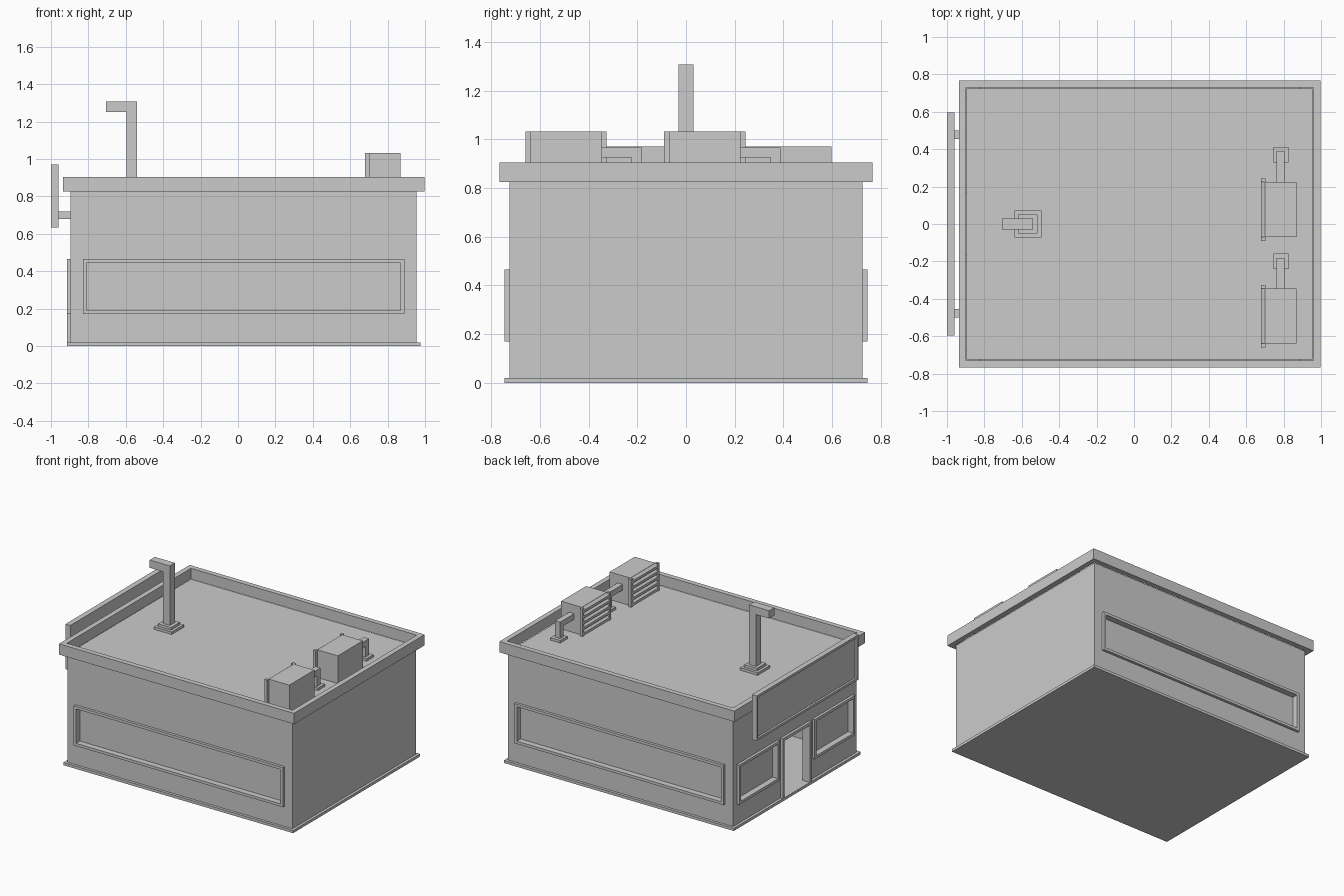
import bpy, bmesh

if "Cube" in bpy.data.objects:
    bpy.data.objects.remove(bpy.data.objects["Cube"])


def finish(name, bm):
    bmesh.ops.recalc_face_normals(bm, faces=bm.faces)
    me = bpy.data.meshes.new(name)
    bm.to_mesh(me)
    bm.free()
    ob = bpy.data.objects.new(name, me)
    bpy.context.collection.objects.link(ob)
    return ob


def place(axis, d, a, b):
    return {'x': (d, a, b), 'y': (a, d, b), 'z': (a, b, d)}[axis]


def prism(name, pts, axis, lo, hi):
    """Extrude a 2D outline along an axis."""
    bm = bmesh.new()
    l0 = [bm.verts.new(place(axis, lo, *p)) for p in pts]
    l1 = [bm.verts.new(place(axis, hi, *p)) for p in pts]
    bm.faces.new(l0)
    bm.faces.new(l1)
    n = len(pts)
    for i in range(n):
        j = (i + 1) % n
        bm.faces.new((l0[i], l0[j], l1[j], l1[i]))
    return finish(name, bm)


def rect(a0, a1, b0, b1):
    return [(a0, b0), (a1, b0), (a1, b1), (a0, b1)]


def box(name, x0, x1, y0, y1, z0, z1):
    return prism(name, rect(x0, x1, y0, y1), 'z', z0, z1)


def ring(name, axis, lo, hi, a0, a1, b0, b1, w):
    """Rectangular frame of border width w."""
    bm = bmesh.new()
    outer, inner = rect(a0, a1, b0, b1), rect(a0 + w, a1 - w, b0 + w, b1 - w)
    L = [[bm.verts.new(place(axis, d, *p)) for p in pts]
         for d, pts in ((lo, outer), (hi, outer), (hi, inner), (lo, inner))]
    for k in range(4):
        m = (k + 1) % 4
        for i in range(4):
            j = (i + 1) % 4
            bm.faces.new((L[k][i], L[k][j], L[m][j], L[m][i]))
    return finish(name, bm)


def cut(target, cutter):
    mod = target.modifiers.new("cut", 'BOOLEAN')
    mod.operation = 'DIFFERENCE'
    mod.solver = 'EXACT'
    mod.object = cutter
    bpy.context.view_layer.objects.active = target
    bpy.ops.object.modifier_apply(modifier=mod.name)
    bpy.data.objects.remove(cutter)


# Hollow walls and base slab
T = 0.04
walls = box("walls", -0.895, 0.955, -0.725, 0.725, 0.02, 0.825)
cut(walls, box("room_cutter", -0.895 + T, 0.955 - T, -0.725 + T, 0.725 - T, -0.1, 1.0))
box("base_slab", -0.915, 0.975, -0.745, 0.745, 0, 0.02)

# Long windows on the two sides
Z0, Z1, W = 0.17, 0.465, 0.02
for side, s in (("front", -1), ("back", 1)):
    ring(side + "_window_frame", 'y', s * 0.725, s * 0.745, -0.83, 0.89, Z0, Z1, W)
    hole = rect(-0.83 + W, 0.89 - W, Z0 + W, Z1 - W)
    cut(walls, prism("hole", hole, 'y', s * 0.65, s * 0.8))
    prism(side + "_window_pane", hole, 'y', s * 0.69, s * 0.70)

# Shop windows either side of the entrance
for side, s in (("right", -1), ("left", 1)):
    y0, y1 = sorted((s * 0.205, s * 0.68))
    ring(side + "_shop_window_frame", 'x', -0.915, -0.895, y0, y1, Z0, Z1, W)
    hole = rect(y0 + W, y1 - W, Z0 + W, Z1 - W)
    cut(walls, prism("hole", hole, 'x', -0.98, -0.83))
    prism(side + "_shop_window_pane", hole, 'x', -0.87, -0.86)

# Open doorway
cut(walls, box("hole", -0.98, -0.83, -0.147, 0.147, 0.0, 0.443))
prism("door_frame", [(-0.17, 0.02), (-0.17, Z1), (0.17, Z1), (0.17, 0.02),
                     (0.147, 0.02), (0.147, 0.443), (-0.147, 0.443), (-0.147, 0.02)],
      'x', -0.915, -0.895)

# Roof and parapet
box("roof", -0.895, 0.955, -0.725, 0.725, 0.80, 0.826)
ring("parapet", 'z', 0.825, 0.905, -0.935, 0.998, -0.767, 0.767, 0.038)

# Blank sign board on two brackets
box("sign_panel", -0.985, -0.96, -0.58, 0.58, 0.65, 0.955)
ring("sign_rim", 'x', -1.0, -0.96, -0.597, 0.597, 0.635, 0.97, 0.017)
for s in (-1, 1):
    box("sign_bracket", -0.965, -0.89, s * 0.477 - 0.022, s * 0.477 + 0.022, 0.68, 0.72)

# Vent stack with stepped foot
box("vent_foot_lower", -0.64, -0.495, -0.072, 0.072, 0.825, 0.845)
box("vent_foot_upper", -0.62, -0.515, -0.052, 0.052, 0.845, 0.865)
prism("vent_stack", [(-0.597, 0.86), (-0.54, 0.86), (-0.54, 1.308), (-0.705, 1.308),
                     (-0.705, 1.25), (-0.597, 1.25)], 'y', -0.03, 0.03)

# Two rooftop cooling units with louvres and pipes
for c in (0.077, -0.493):
    box("cooler_body", 0.70, 0.87, c - 0.147, c + 0.147, 0.825, 1.032)
    for s in (-1, 1):
        a, b = sorted((c + s * 0.147, c + s * 0.167))
        box("cooler_side_flange", 0.68, 0.702, a, b, 0.825, 1.032)
    for i in range(5):
        z = 0.83 + i * 0.042
        prism("cooler_louvre", [(0.702, z + 0.012), (0.68, z), (0.68, z + 0.018), (0.702, z + 0.034)],
              'y', c - 0.15, c + 0.15)
    prism("cooler_pipe", [(c + 0.14, 0.925), (c + 0.27, 0.925), (c + 0.27, 0.84),
                          (c + 0.312, 0.84), (c + 0.312, 0.967), (c + 0.14, 0.967)],
          'x', 0.763, 0.805)
    box("cooler_pipe_foot", 0.745, 0.825, c + 0.253, c + 0.336, 0.825, 0.845)
